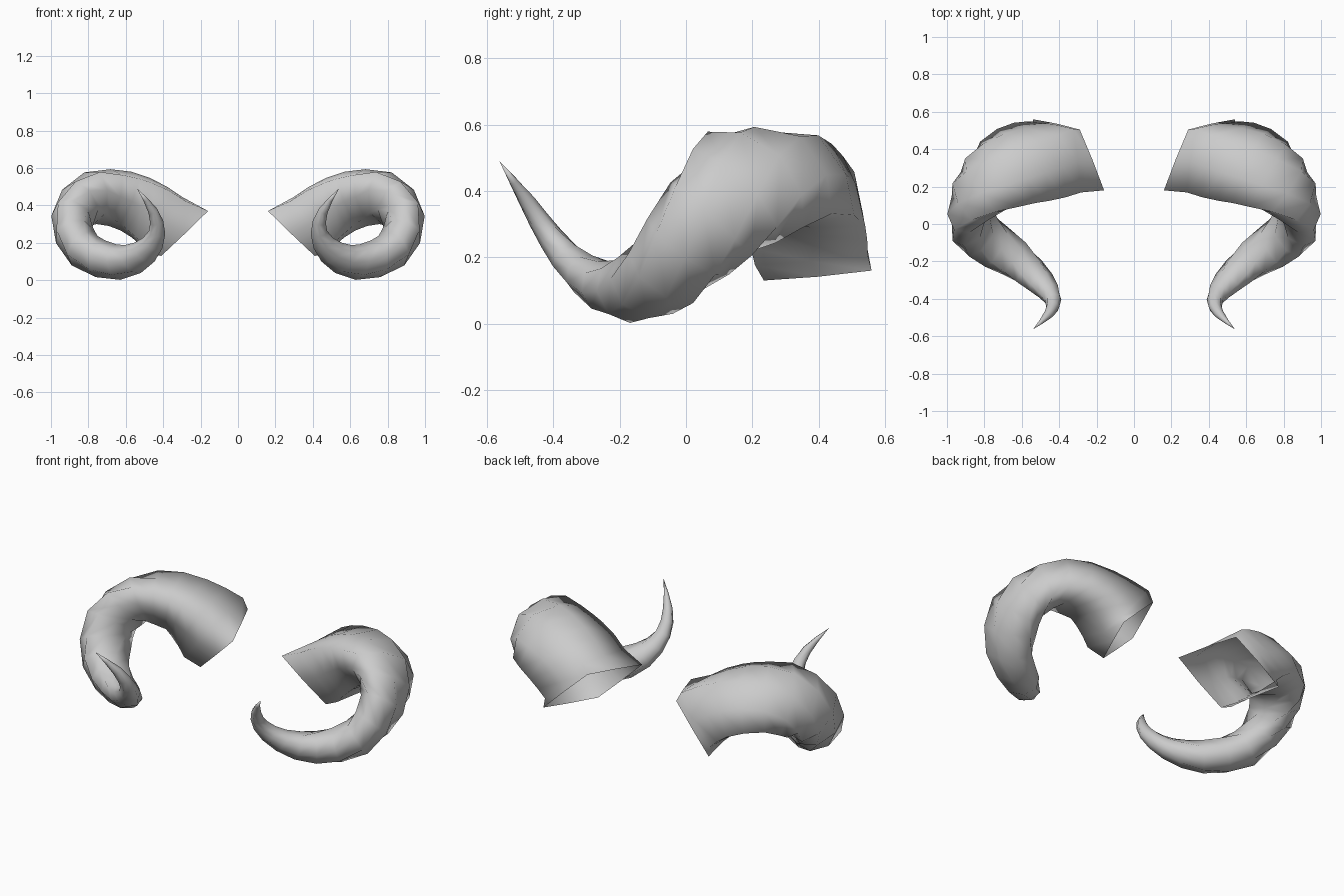
import bpy, bmesh, math
from mathutils import Vector

if "Cube" in bpy.data.objects:
    bpy.data.objects.remove(bpy.data.objects["Cube"])

# Horn path: x, y, z, radial half-thickness, axial half-width, corner squareness, shear
PATH = [
    (0.35, 0.37, 0.265, 0.175, 0.175, 1.0, 0),
    (0.475, 0.345, 0.365, 0.165, 0.18, 0.93, 0.04),
    (0.63, 0.31, 0.435, 0.155, 0.185, 0.83, 0.07),
    (0.80, 0.21, 0.435, 0.138, 0.18, 0.77, 0.06),
    (0.888, 0.075, 0.315, 0.112, 0.165, 0.73, 0.03),
    (0.82, -0.06, 0.158, 0.105, 0.14, 0.72, 0.0),
    (0.64, -0.185, 0.097, 0.095, 0.105, 0.72, -0.02),
    (0.50, -0.31, 0.15, 0.073, 0.065, 0.72, -0.015),
    (0.433, -0.405, 0.255, 0.045, 0.04, 0.72, 0),
    (0.455, -0.48, 0.37, 0.026, 0.025, 0.72, 0),
    (0.54, -0.563, 0.49, 0.0, 0.0, 0.72, 0),
]
# Square root opening: two edge directions
ROOT_OUT = Vector((-0.125, -0.0275, 0.12))
ROOT_BACK = Vector((0.065, 0.1625, 0.015))


def sample(u):
    """Catmull-Rom sample of every path column."""
    i = min(int(u), len(PATH) - 2)
    f = u - i
    last = len(PATH) - 1
    p1, p2 = PATH[i], PATH[i + 1]
    p0 = PATH[i - 1] if i else [2 * a - b for a, b in zip(p1, p2)]
    p3 = PATH[i + 2] if i + 2 <= last else [2 * b - a for a, b in zip(p1, p2)]
    return [0.5 * (2 * b + (c - a) * f + (2 * a - 5 * b + 4 * c - d) * f * f
                   + (3 * b - a - 3 * c + d) * f ** 3)
            for a, b, c, d in zip(p0, p1, p2, p3)]


STEPS = 2 * (len(PATH) - 1)
bm = bmesh.new()
rings = []
for s in range(STEPS):
    u = s / 2
    x, y, z, t, w, k, shear = sample(u)
    c = Vector((x, y, z))
    tan = (Vector(sample(u + 0.3)[:3]) - Vector(sample(max(u - 0.3, 0))[:3])).normalized()
    out = tan.cross(Vector((0, 1, 0))).normalized()
    back = out.cross(tan).normalized()
    if back.y < 0:
        back = -back
    # shear the section so its inner side sits further back
    out, back = out * t - back * shear, back * w
    if s == 0:
        out, back = ROOT_OUT, ROOT_BACK
    ring = []
    for i in range(8):
        a = i * math.pi / 4
        r = k * math.sqrt(2) if i % 2 else (1.03 if s == 0 else 1.0)
        ring.append(bm.verts.new(c + out * math.cos(a) * r + back * math.sin(a) * r))
    rings.append(ring)

# Skin the rings and close the tip; the root stays open
for r0, r1 in zip(rings, rings[1:]):
    for i in range(8):
        j = (i + 1) % 8
        bm.faces.new((r0[i], r0[j], r1[j], r1[i]))
tip = bm.verts.new(PATH[-1][:3])
for i in range(8):
    bm.faces.new((rings[-1][i], rings[-1][(i + 1) % 8], tip))
bmesh.ops.recalc_face_normals(bm, faces=bm.faces[:])
for f in bm.faces:
    f.smooth = True

mesh = bpy.data.meshes.new("horns")
bm.to_mesh(mesh)
bm.free()
horns = bpy.data.objects.new("horns", mesh)
bpy.context.collection.objects.link(horns)

# Mirrored second horn
mirror = horns.modifiers.new("mirror", 'MIRROR')
mirror.use_axis[0] = True
mirror.use_mirror_merge = False
